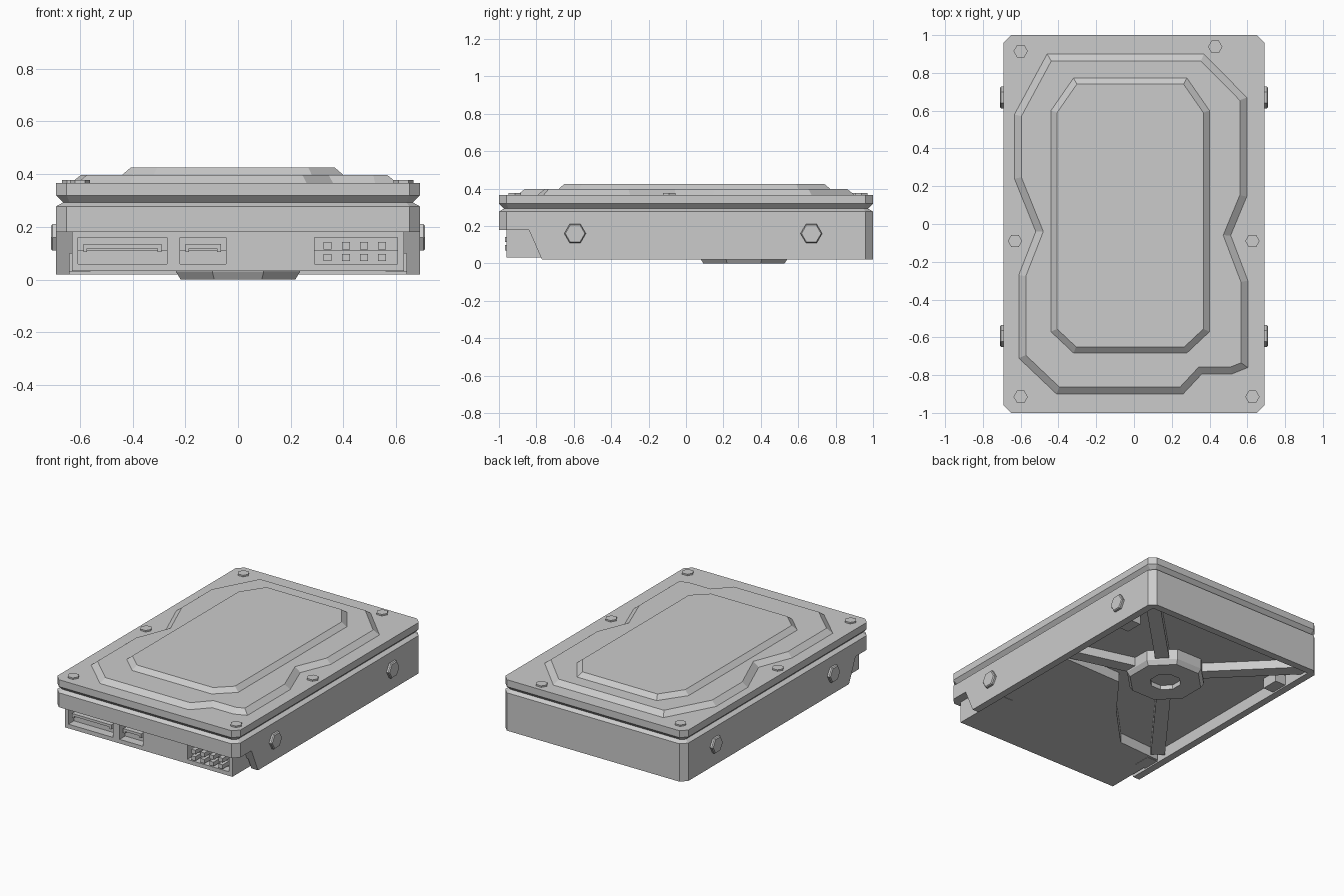
import bpy, bmesh
from math import cos, sin, pi, radians
from mathutils import Vector, Matrix

if "Cube" in bpy.data.objects:
    bpy.data.objects.remove(bpy.data.objects["Cube"])

GREY = (0.6, 0.6, 0.6, 1)
metal = bpy.data.materials.new("grey_metal")
metal.use_nodes = True
metal.diffuse_color = GREY
metal.node_tree.nodes["Principled BSDF"].inputs["Base Color"].default_value = GREY


def loft(name, rings):
    """Solid through closed rings of equal point count, capped at both ends."""
    bm = bmesh.new()
    loops = [[bm.verts.new(p) for p in ring] for ring in rings]
    for a, b in zip(loops, loops[1:]):
        for i in range(len(a)):
            j = (i + 1) % len(a)
            bm.faces.new((a[i], a[j], b[j], b[i]))
    bm.faces.new(loops[0])
    bm.faces.new(loops[-1])
    bmesh.ops.recalc_face_normals(bm, faces=bm.faces)
    mesh = bpy.data.meshes.new(name)
    bm.to_mesh(mesh)
    bm.free()
    obj = bpy.data.objects.new(name, mesh)
    mesh.materials.append(metal)
    bpy.context.collection.objects.link(obj)
    return obj


def level(points, z):
    return [(x, y, z) for x, y in points]


def slab(name, points, z0, z1):
    return loft(name, [level(points, z0), level(points, z1)])


def box(name, x0, x1, y0, y1, z0, z1):
    return slab(name, [(x0, y0), (x1, y0), (x1, y1), (x0, y1)], z0, z1)


def ngon(n, r, cx=0, cy=0, turn=0.0):
    return [(cx + r * cos(turn + 2 * pi * i / n), cy + r * sin(turn + 2 * pi * i / n))
            for i in range(n)]


def inset(points, d):
    """Mitred inward offset of a clockwise outline."""
    out = []
    for i, p in enumerate(points):
        p = Vector(p)
        a = (p - Vector(points[i - 1])).normalized()
        b = (Vector(points[(i + 1) % len(points)]) - p).normalized()
        na, nb = Vector((a.y, -a.x)), Vector((b.y, -b.x))
        out.append(tuple(p + (na + nb) * d / (1 + na.dot(nb))))
    return out


def cut(target, cutters):
    for c in cutters:
        c.hide_render = True
        mod = target.modifiers.new("cut", "BOOLEAN")
        mod.object, mod.operation, mod.solver = c, "DIFFERENCE", "EXACT"
        bpy.context.view_layer.objects.active = target
        bpy.ops.object.modifier_apply(modifier=mod.name)
        bpy.data.objects.remove(c)


def chamfered(w, l, c):
    return [(-w, l - c), (-w + c, l), (w - c, l), (w, l - c),
            (w, c - l), (w - c, -l), (c - w, -l), (-w, c - l)]


# Casing with a groove under the lid
outline = chamfered(0.69, 1.0, 0.04)
waist = inset(outline, 0.027)
casing = loft("casing", [level(outline, 0.02), level(outline, 0.278), level(waist, 0.293),
                         level(outline, 0.32), level(outline, 0.367)])
notch = [(-1.1, -0.1), (-0.715, -0.1), (-0.77, 0.02), (-0.84, 0.18), (-1.1, 0.18)]
cut(casing, [
    box("cavity_cutter", -0.64, 0.64, -1.1, 0.95, -0.1, 0.1),
    loft("notch_cutter", [[(x, y, z) for y, z in notch] for x in (-0.9, 0.9)]),
])

# Stepped lid panels
lower = [(-0.46, 0.90), (0.37, 0.90), (0.597, 0.67), (0.597, 0.145), (0.512, -0.06),
         (0.603, -0.30), (0.603, -0.76), (0.52, -0.793), (0.36, -0.793), (0.26, -0.90),
         (-0.41, -0.90), (-0.61, -0.71), (-0.61, -0.27), (-0.52, -0.04),
         (-0.633, 0.24), (-0.633, 0.58)]
upper = [(-0.32, 0.773), (0.28, 0.773), (0.40, 0.60), (0.40, -0.57),
         (0.28, -0.683), (-0.32, -0.683), (-0.44, -0.57), (-0.44, 0.60)]
loft("lid_lower_step", [level(lower, 0.36), level(lower, 0.367), level(inset(lower, 0.037), 0.397)])
loft("lid_upper_step", [level(upper, 0.39), level(upper, 0.397), level(inset(upper, 0.033), 0.425)])

# Lid screws
for x, y in [(-0.6, 0.915), (0.43, 0.938), (-0.63, -0.09),
             (0.627, -0.09), (-0.6, -0.915), (0.627, -0.915)]:
    slab("lid_screw", ngon(6, 0.038, x, y), 0.36, 0.377)

# Side bolts and the bosses behind them
for side in (-1, 1):
    for y in (-0.593, 0.67):
        loft("side_bolt", [[(side * x, a, b) for a, b in ngon(6, r, y, 0.16)]
                           for x, r in ((0.66, 0.058), (0.703, 0.058), (0.71, 0.052))])
        x0, x1 = sorted((side * 0.56, side * 0.65))
        box("bolt_boss", x0, x1, y - 0.06, y + 0.06, 0.03, 0.11)

# Circuit board under the casing
board = [(-0.63, -0.9), (-0.63, -0.52), (-0.31, -0.5), (-0.03, -0.21),
         (0.19, 0.08), (0.63, 0.09), (0.63, -0.9)]
slab("circuit_board", board, 0.032, 0.11)

# Connector block with three sockets
block = box("connector_block", -0.63, 0.63, -0.96, -0.76, 0.032, 0.185)
sockets = [(-0.607, -0.27), (-0.22, -0.045), (0.29, 0.605)]
cut(block, [box("socket_cutter", a, b, -1.1, -0.88, 0.06, 0.16) for a, b in sockets])
for a, b in sockets[:2]:
    a, b = a + 0.02, b - 0.02
    box("contact_tongue", a, b, -0.95, -0.87, 0.118, 0.135)
    box("tongue_end", a, a + 0.015, -0.95, -0.87, 0.105, 0.125)
    box("tongue_end", b - 0.015, b, -0.95, -0.87, 0.105, 0.125)
for i in range(4):
    for z in (0.084, 0.128):
        x = 0.34 + 0.069 * i
        box("pin", x - 0.015, x + 0.015, -0.967, -0.87, z - 0.014, z + 0.014)

# Motor hub with a recessed centre
hub = [(0.255, 0.11), (0.255, 0.03), (0.235, 0.0), (0.1, 0.0), (0.1, 0.03)]
loft("motor_hub", [level(ngon(8, r, 0, 0.31, pi / 8), z) for r, z in hub])

# Ribs running from the hub to the frame
centre = Vector((0, 0.31))
for target in [(0.63, 0.94), (-0.63, 0.94), (-0.6, -0.48), (0.63, 0.14)]:
    run = Vector(target) - centre
    across = Vector((-run.y, run.x)).normalized() * 0.045
    start, end = centre + run.normalized() * 0.2, Vector(target)
    slab("rib", [tuple(p) for p in (start - across, end - across, end + across, start + across)],
         0.04, 0.11)
